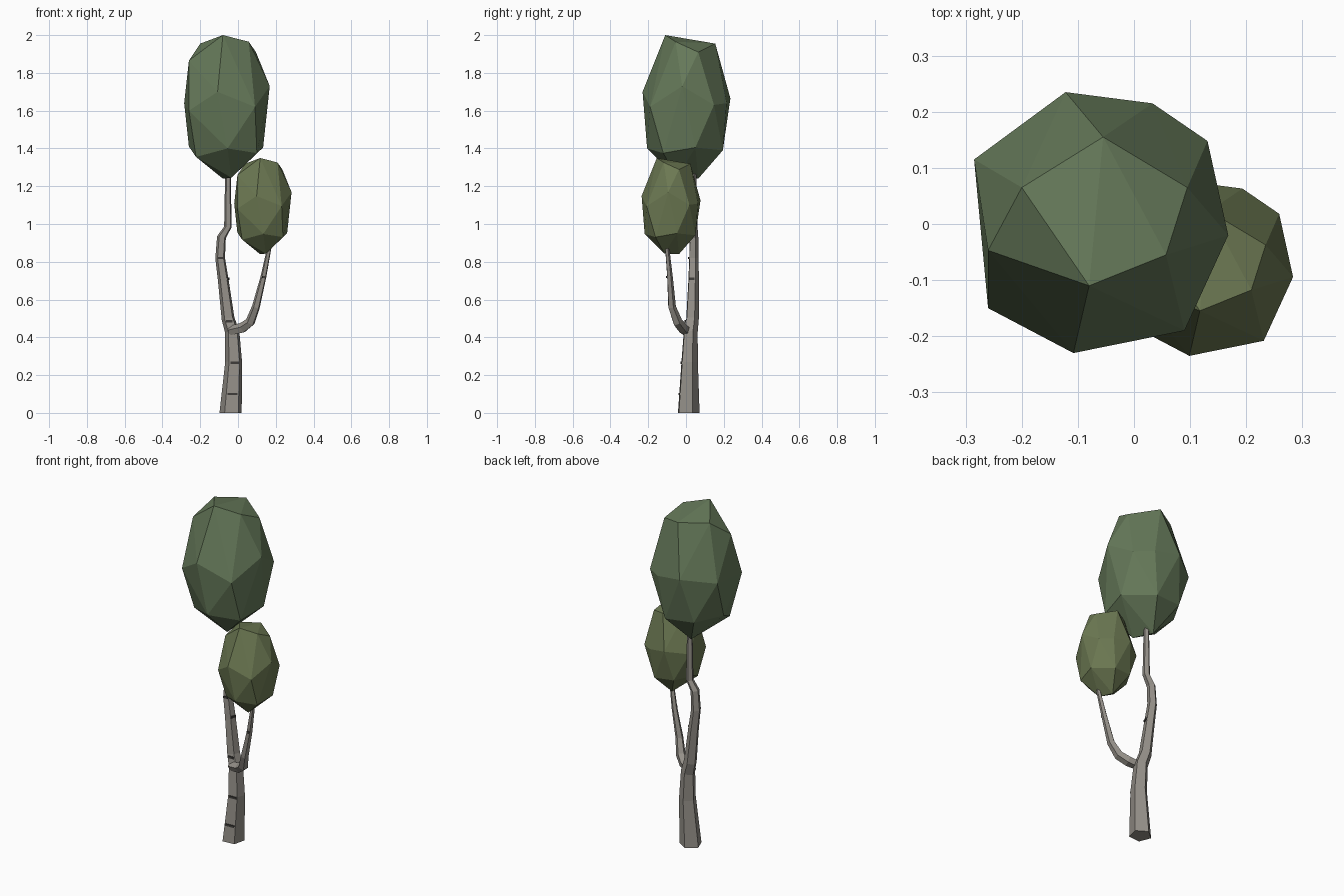
import bpy, bmesh, math
from mathutils import Vector, Matrix

if "Cube" in bpy.data.objects:
    bpy.data.objects.remove(bpy.data.objects["Cube"])


def material(name, rgb):
    m = bpy.data.materials.new(name)
    m.diffuse_color = (*rgb, 1)
    m.use_nodes = True
    m.node_tree.nodes["Principled BSDF"].inputs["Base Color"].default_value = m.diffuse_color
    return m


bark = material("bark", (0.30, 0.28, 0.25))
dark = material("dark_bark", (0.05, 0.047, 0.043))
leaf = material("leaf", (0.13, 0.19, 0.10))
leaf_olive = material("leaf_olive", (0.15, 0.19, 0.085))


def finish(bm, name, mat):
    bmesh.ops.recalc_face_normals(bm, faces=bm.faces)
    me = bpy.data.meshes.new(name)
    bm.to_mesh(me)
    bm.free()
    me.materials.append(mat)
    ob = bpy.data.objects.new(name, me)
    bpy.context.collection.objects.link(ob)
    return ob


# Five-sided tapering limb along a path of (x, y, z, radius)
def limb(name, path, sides=5, start=-50):
    bm = bmesh.new()
    pts = [Vector(p[:3]) for p in path]
    rings = []
    for i, p in enumerate(pts):
        t = pts[min(i + 1, len(pts) - 1)] - pts[max(i - 1, 0)]
        if p.z == 0:
            t = Vector((0, 0, 1))
        q = Vector((0, 0, 1)).rotation_difference(t)
        ring = []
        for k in range(sides):
            a = math.radians(start + 360 * k / sides)
            ring.append(bm.verts.new(p + q @ (Vector((math.cos(a), math.sin(a), 0)) * path[i][3])))
        rings.append(ring)
    for a, b in zip(rings, rings[1:]):
        for k in range(sides):
            n = (k + 1) % sides
            bm.faces.new((a[k], a[n], b[n], b[k]))
    bm.faces.new(rings[0][::-1])
    bm.faces.new(rings[-1])
    return finish(bm, name, bark)


limb("trunk", [
    (-.038, .010, 0, .062), (-.022, .016, .27, .047), (-.030, .022, .43, .040),
    (-.052, .032, .50, .036), (-.077, .038, .70, .030), (-.094, .040, .82, .027),
    (-.087, .040, .93, .025), (-.053, .040, .985, .021), (-.053, .040, 1.35, .014)])
limb("branch", [
    (-.045, .005, .432, .026), (.025, -.018, .450, .029), (.065, -.045, .480, .027),
    (.095, -.075, .56, .022), (.135, -.086, .72, .016), (.165, -.10, .87, .012),
    (.165, -.10, .95, .011)])


# Short dark bark marks lying on one face of a limb
def mark(name, x, y, z, r, azimuth):
    a = math.radians(azimuth)
    bm = bmesh.new()
    place = (Matrix.Translation((x + .8 * r * math.cos(a), y + .8 * r * math.sin(a), z))
             @ Matrix.Rotation(a, 4, 'Z'))
    bmesh.ops.create_cube(bm, size=1, matrix=place @ Matrix.Diagonal((.012, r * .95, .012, 1)))
    finish(bm, name, dark)


for i, m in enumerate([
        (-.032, .012, .10, .056, -86), (-.020, .016, .265, .047, -86),
        (-.048, .030, .485, .037, -86), (-.078, .038, .71, .030, -14),
        (-.094, .040, .82, .027, -86), (.135, -.086, .72, .016, -86)]):
    mark(f"bark_mark_{i + 1}", *m)


# Faceted crown: hull around a top cap, a middle belt and a lower belt
CROWN = [
    (-.08, -.11, 2.0), (.057, -.055, 1.965), (.095, .065, 1.91), (-.055, .155, 1.955),
    (-.20, .065, 1.955), (-.26, -.047, 1.865),
    (-.285, .115, 1.64), (-.122, .235, 1.665), (.033, .215, 1.64), (.131, .148, 1.63),
    (.168, -.02, 1.73), (.09, -.19, 1.62), (-.108, -.23, 1.70), (-.26, -.15, 1.60),
    (-.055, -.206, 1.40), (.10, -.12, 1.375), (.133, .05, 1.405), (.0, .195, 1.39),
    (-.17, .17, 1.40), (-.26, .02, 1.41), (-.222, -.09, 1.355),
    (-.035, -.05, 1.245), (-.08, .065, 1.24)]


def crown(name, mat, scale=1.0, low=(-.285, -.235, 1.24)):
    base, low = Vector((-.285, -.23, 1.24)), Vector(low)
    bm = bmesh.new()
    for p in CROWN:
        bm.verts.new(low + (Vector(p) - base) * scale)
    res = bmesh.ops.convex_hull(bm, input=bm.verts)
    loose = [v for v in bm.verts if not v.link_faces]
    bmesh.ops.delete(bm, geom=loose, context='VERTS')
    finish(bm, name, mat)


crown("upper_crown", leaf, 1.0, (-.285, -.23, 1.24))
crown("lower_crown", leaf_olive, .67, (-.02, -.235, .84))
